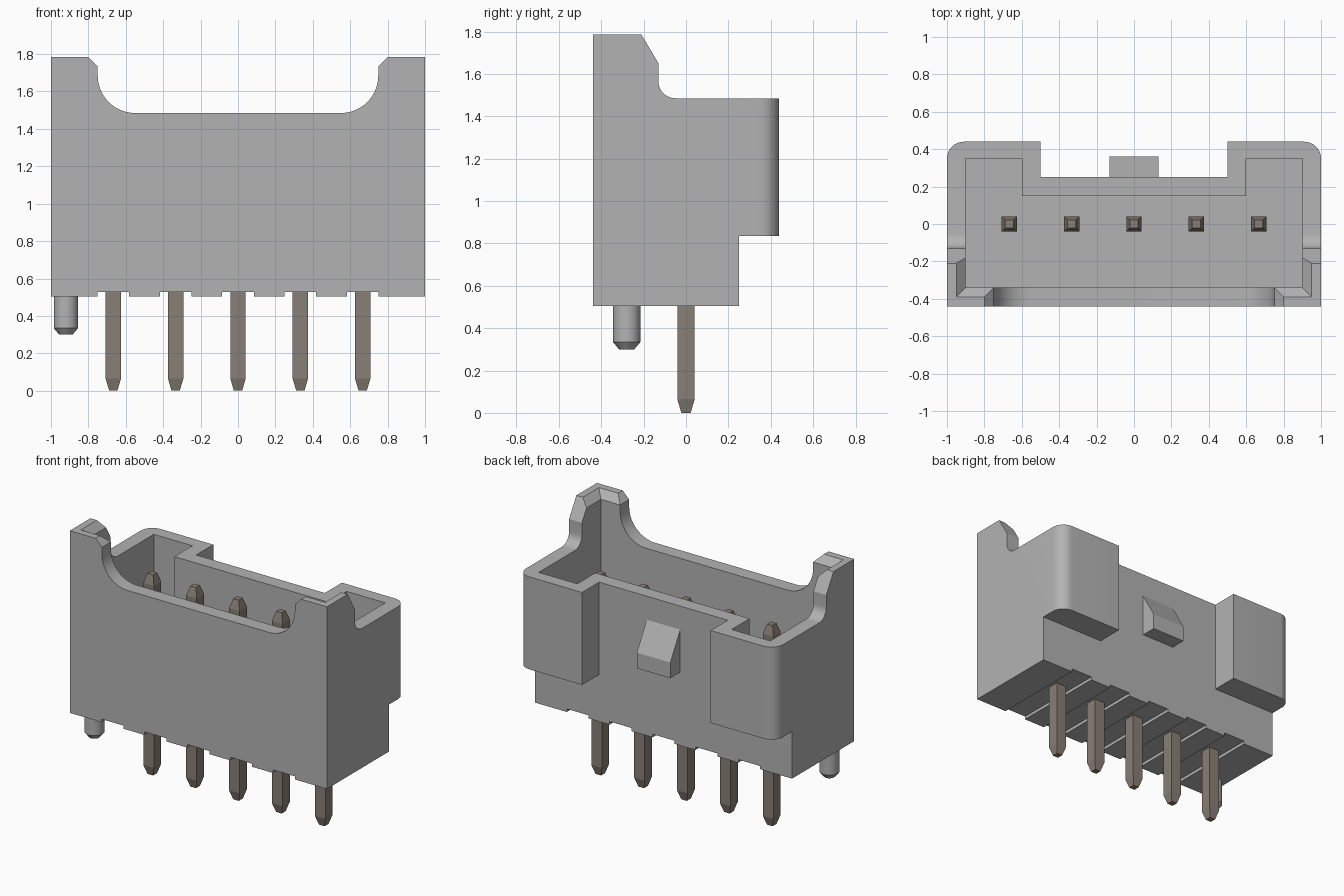
import bpy, bmesh, math

cube = bpy.data.objects.get("Cube")
if cube:
    bpy.data.objects.remove(cube, do_unlink=True)


def material(name, rgb):
    m = bpy.data.materials.new(name)
    m.use_nodes = True
    m.diffuse_color = (*rgb, 1)
    m.node_tree.nodes["Principled BSDF"].inputs["Base Color"].default_value = (*rgb, 1)
    return m


housing_grey = material("housing grey", (0.45, 0.45, 0.45))
pin_metal = material("pin metal", (0.25, 0.215, 0.18))


def loft(name, rings, mat=housing_grey):
    """Solid from a stack of closed rings with equal point counts."""
    bm = bmesh.new()
    loops = [[bm.verts.new(p) for p in ring] for ring in rings]
    for a, b in zip(loops, loops[1:]):
        for i in range(len(a)):
            j = (i + 1) % len(a)
            bm.faces.new((a[i], a[j], b[j], b[i]))
    bm.faces.new(loops[0][::-1])
    bm.faces.new(loops[-1])
    bmesh.ops.recalc_face_normals(bm, faces=bm.faces[:])
    me = bpy.data.meshes.new(name)
    bm.to_mesh(me)
    bm.free()
    me.materials.append(mat)
    ob = bpy.data.objects.new(name, me)
    bpy.context.collection.objects.link(ob)
    return ob


def prism(name, pts, axis, lo, hi):
    """Extrude a 2D profile along x, y or z."""
    place = {"x": lambda p, d: (d, p[0], p[1]),
             "y": lambda p, d: (p[0], d, p[1]),
             "z": lambda p, d: (p[0], p[1], d)}[axis]
    return loft(name, [[place(p, d) for p in pts] for d in (lo, hi)])


def rect(x0, x1, y0, y1):
    return [(x0, y0), (x1, y0), (x1, y1), (x0, y1)]


def arc(cx, cy, r, a0, a1, n=10):
    angles = [math.radians(a0 + (a1 - a0) * i / n) for i in range(n + 1)]
    return [(cx + r * math.cos(a), cy + r * math.sin(a)) for a in angles]


def cut(target, cutter):
    mod = target.modifiers.new("cut", "BOOLEAN")
    mod.operation = "DIFFERENCE"
    mod.solver = "EXACT"
    mod.object = cutter
    cutter.hide_render = True
    bpy.context.view_layer.objects.active = target
    bpy.ops.object.modifier_apply(modifier=mod.name)
    bpy.data.objects.remove(cutter, do_unlink=True)


def smooth(ob):
    bpy.ops.object.select_all(action="DESELECT")
    ob.select_set(True)
    bpy.context.view_layer.objects.active = ob
    bpy.ops.object.shade_smooth_by_angle(angle=math.radians(30))


BASE, RIM, TOP, FLOOR = 0.505, 1.485, 1.785, 0.92
PIN_X = [(i - 2) / 3 for i in range(5)]

# Housing: side profile extruded across the width, rear corners rounded
side = [(-0.44, BASE), (0.25, BASE), (0.25, 0.835), (0.44, 0.835), (0.44, RIM)]
side += arc(-0.05, RIM + 0.08, 0.08, 270, 180)
side += [(-0.13, 1.65), (-0.21, TOP), (-0.44, TOP)]
housing = prism("housing", side, "x", -1, 1)
bm = bmesh.new()
bm.from_mesh(housing.data)
corners = [e for e in bm.edges
           if all(abs(v.co.y - 0.44) < 1e-4 for v in e.verts)
           and abs(e.verts[0].co.z - e.verts[1].co.z) > 0.1]
bmesh.ops.bevel(bm, geom=corners, offset=0.09, segments=8, profile=0.5, affect="EDGES")
bm.to_mesh(housing.data)
bm.free()

# Recess between the two rear corner blocks
cut(housing, prism("rear_recess", rect(-0.5, 0.5, 0.25, 0.6), "z", 0.7, 2))

# Inner cavity, wider toward the rear corners
cavity = [(-0.9, -0.34), (0.9, -0.34), (0.9, 0.35), (0.6, 0.35),
          (0.6, 0.15), (-0.6, 0.15), (-0.6, 0.35), (-0.9, 0.35)]
cut(housing, prism("cavity", cavity, "z", FLOOR, 2))

# Lead-in chamfer inside the tall front posts
rings = []
for z in (TOP - 0.07, TOP + 0.02):
    g = z - (TOP - 0.05)
    rings.append([(x, y, z) for x, y in rect(-0.9 - g, 0.9 + g, -0.34 - g, 0.1)])
cut(housing, loft("lead_in", rings))

# Scooped opening in the front wall
scoop = [(-0.8, 2), (-0.8, TOP), (-0.75, TOP - 0.05)]
scoop += arc(-0.55, RIM + 0.2, 0.2, 180, 270, 14)
scoop += [(-x, z) for x, z in reversed(scoop)]
cut(housing, prism("front_scoop", scoop, "y", -0.6, -0.25))

# Shallow grooves under the base, one for each pin
for x in PIN_X:
    cut(housing, prism("groove", rect(x - 0.085, x + 0.085, 0.4, BASE + 0.022), "y", -0.6, 0.6))
smooth(housing)

# Ramped latch on the back
latch = [(0.24, 1.02), (0.36, 1.02), (0.36, 1.13), (0.25, 1.32), (0.24, 1.32)]
prism("latch", latch, "x", -0.13, 0.13)

# Locating peg under the base
peg = loft("locating_peg",
           [[(x, y, z) for x, y in arc(-0.92, -0.28, r, 0, 345, 23)]
            for r, z in ((0.036, 0.30), (0.065, 0.335), (0.065, BASE + 0.03))])
smooth(peg)

# Square contact pins with tapered ends
for i, x in enumerate(PIN_X):
    loft(f"pin_{i + 1}",
         [[(px, py, z) for px, py in rect(x - h, x + h, -h, h)]
          for h, z in ((0.022, 0), (0.041, 0.065), (0.041, 1.345), (0.022, 1.41))],
         pin_metal)
